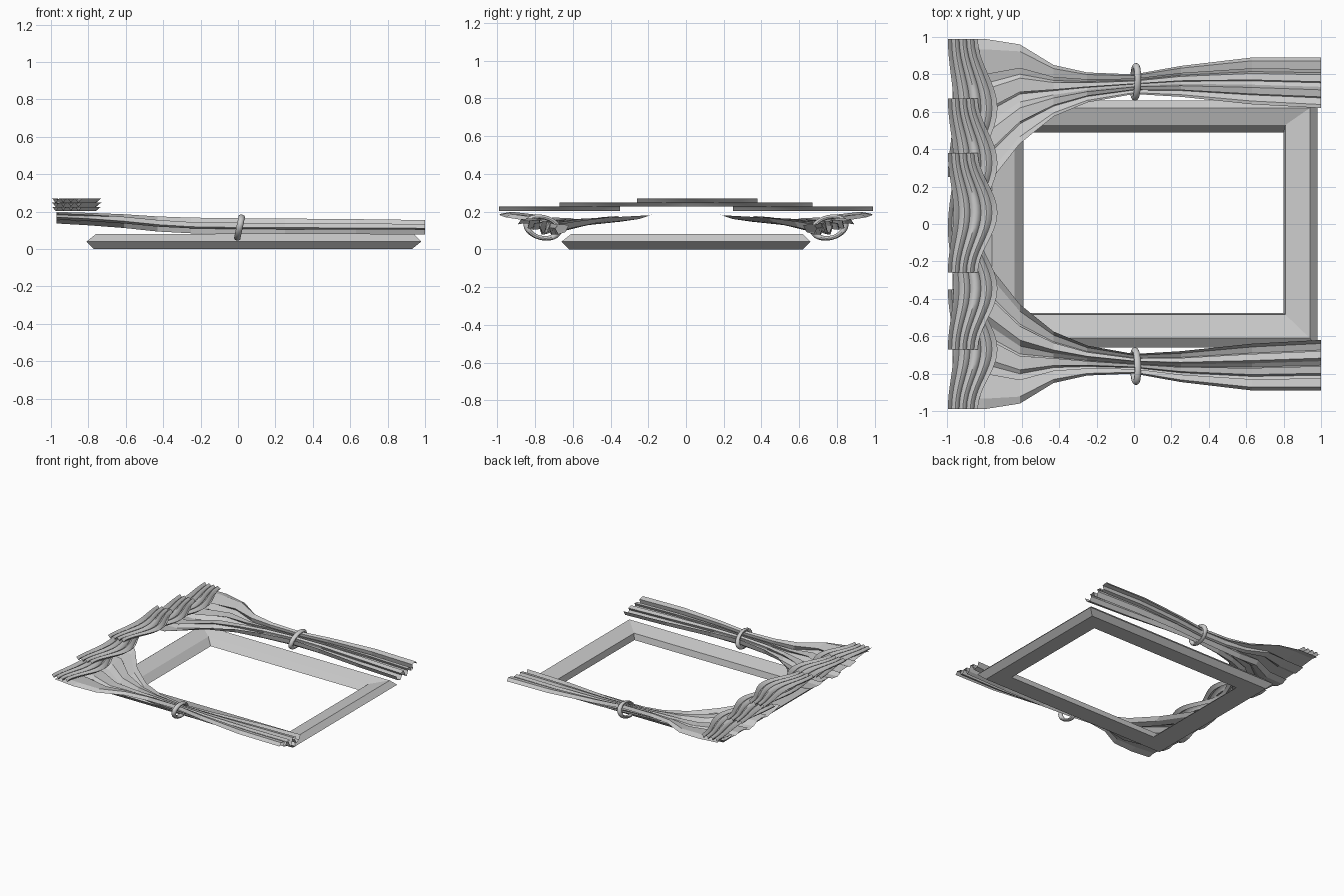
import bpy, math
from mathutils import Matrix, Vector

if "Cube" in bpy.data.objects:
    bpy.data.objects.remove(bpy.data.objects["Cube"])


def mesh_object(name, verts, faces):
    me = bpy.data.meshes.new(name)
    me.from_pydata(verts, [], faces)
    ob = bpy.data.objects.new(name, me)
    bpy.context.collection.objects.link(ob)
    return ob


def grid_faces(rows, cols):
    return [(r * cols + c, r * cols + c + 1, (r + 1) * cols + c + 1, (r + 1) * cols + c)
            for r in range(rows - 1) for c in range(cols - 1)]


def smooth(ob, angle=40):
    bpy.ops.object.select_all(action='DESELECT')
    ob.select_set(True)
    bpy.context.view_layer.objects.active = ob
    bpy.ops.object.shade_smooth_by_angle(angle=math.radians(angle))


# Window frame: bevelled rectangular rings (x0, x1, y0, y1, z) joined in a loop
rings = [(-.81, .98, -.66, .66, .04), (-.76, .94, -.61, .62, .08),
         (-.64, .81, -.485, .53, .05), (-.59, .80, -.475, .49, 0),
         (-.77, .93, -.62, .62, 0)]
verts, faces = [], []
for x0, x1, y0, y1, z in rings:
    verts += [(x0, y0, z), (x1, y0, z), (x1, y1, z), (x0, y1, z)]
for i in range(5):
    j = (i + 1) % 5
    for k in range(4):
        m = (k + 1) % 4
        faces.append((i * 4 + k, i * 4 + m, j * 4 + m, j * 4 + k))
mesh_object("window_frame", verts, faces)

# Curtains: pleated section swept through stations (x, y_in, y_out, z_low, z_high)
stations = [(-.97, .17, .98, .135, .20), (-.8, .19, .99, .125, .195),
            (-.61, .43, .96, .11, .187), (-.43, .575, .85, .09, .175),
            (-.25, .65, .81, .08, .168), (0, .695, .80, .075, .165),
            (.25, .68, .845, .075, .163), (.63, .64, .89, .075, .16),
            (1, .62, .89, .075, .155)]
pleats = [(0, .3), (.07, -.6), (.2, -.9), (.27, -.1), (.22, .4), (.36, .6),
          (.42, -.5), (.5, -.9), (.56, .1), (.52, .6), (.66, .5), (.7, -.3),
          (.8, -.1), (.76, .8), (.93, 1), (1, .4)]
for side, label in ((1, "upper"), (-1, "lower")):
    verts = []
    for x, yi, yo, z0, z1 in stations:
        spread = min(1, max(0, (-x - .25) / .6))     # pleats open out at the rail
        for v, w in pleats:
            lift = .45 * spread * math.cos(v * 2 * math.pi)
            w = w * (1 - .45 * spread) + lift
            z = (z0 + z1) / 2 + w * (z1 - z0) / 2
            verts.append((x, side * (yi + v * (yo - yi)), z))
    mesh_object(label + "_curtain", verts, grid_faces(len(stations), len(pleats)))

    # Tie ring gathering the curtain
    bpy.ops.mesh.primitive_torus_add(major_segments=32, minor_segments=10,
                                     major_radius=.085, minor_radius=.018)
    ring = bpy.context.object
    ring.name = label + "_tie_ring"
    ring.data.transform(Matrix.Translation((.008, side * .76, .115))
                        @ Matrix.Rotation(math.radians(12), 4, 'Y')
                        @ Matrix.Rotation(math.radians(15 * side), 4, 'X')
                        @ Matrix.Diagonal((1, 1, .66, 1))
                        @ Matrix.Rotation(math.pi / 2, 4, 'Y'))
    smooth(ring)

# Valance: overlapping scalloped swags (y_start, y_end, z)
swags = [(-.99, -.35, .215), (.25, .99, .215), (-.67, -.02, .237),
         (-.02, .67, .237), (-.26, .38, .259)]
ROWS, COLS = 17, 25
for n, (y0, y1, z) in enumerate(swags):
    verts = []
    for r in range(ROWS):
        t = r / (ROWS - 1)
        sag = .5 - .5 * math.cos(2 * math.pi * t)
        left, right = -.995 + .03 * sag, -.835 + .105 * sag
        for c in range(COLS):
            u = c / (COLS - 1)
            a = 2 * math.pi * 4 * u
            x = left + (right - left) * (u + .03 * math.sin(a) * math.sin(math.pi * u))
            verts.append((x, y0 + (y1 - y0) * t, z + .011 * math.cos(a)))
    smooth(mesh_object("valance_swag_%d" % (n + 1), verts, grid_faces(ROWS, COLS)))
